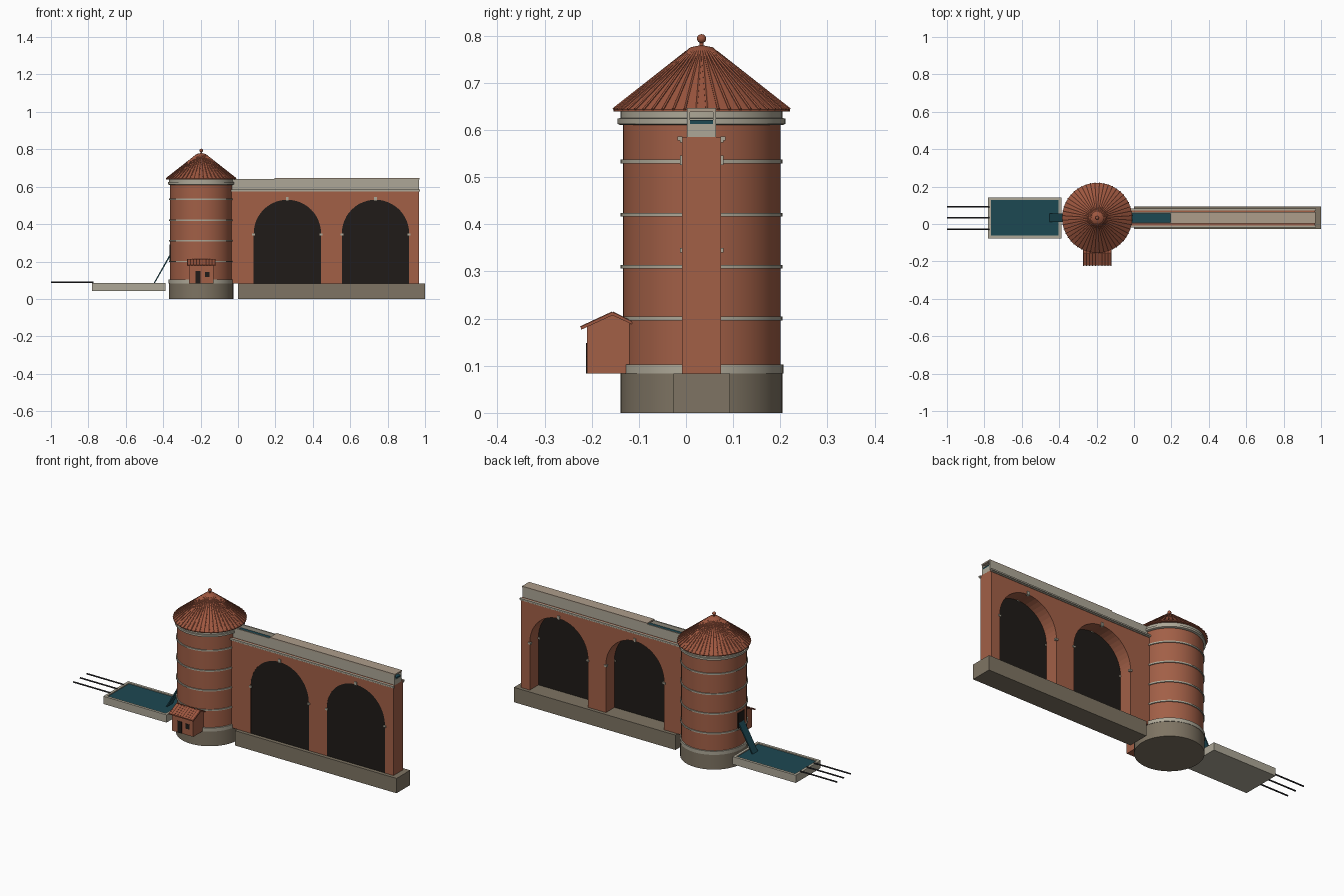
import bpy, bmesh, math
from mathutils import Vector

if "Cube" in bpy.data.objects:
    bpy.data.objects.remove(bpy.data.objects["Cube"])

TX, CY = -0.197, 0.033          # tower axis; CY is also the aqueduct centre line


def mat(name, r, g, b):
    m = bpy.data.materials.new(name)
    m.diffuse_color = (r, g, b, 1)
    m.use_nodes = True
    m.node_tree.nodes["Principled BSDF"].inputs["Base Color"].default_value = m.diffuse_color
    return m


BRICK = mat("brick", 0.36, 0.115, 0.062)
TILE = mat("roof_tile", 0.34, 0.095, 0.05)
STONE = mat("pale_stone", 0.42, 0.39, 0.31)
PLINTH = mat("plinth_stone", 0.21, 0.175, 0.125)
LID = mat("lid_stone", 0.42, 0.34, 0.26)
WATER = mat("water", 0.012, 0.065, 0.085)
DARK = mat("dark_opening", 0.014, 0.011, 0.009)
IRON = mat("iron", 0.03, 0.03, 0.035)


def finish(name, bm, material, smooth=False):
    bmesh.ops.recalc_face_normals(bm, faces=bm.faces[:])
    me = bpy.data.meshes.new(name)
    bm.to_mesh(me)
    bm.free()
    ob = bpy.data.objects.new(name, me)
    bpy.context.collection.objects.link(ob)
    me.materials.append(material)
    if smooth:
        bpy.ops.object.select_all(action='DESELECT')
        ob.select_set(True)
        bpy.context.view_layer.objects.active = ob
        bpy.ops.object.shade_smooth_by_angle(angle=math.radians(30))
    return ob


def boxes(name, material, *spans):
    """Boxes given as (x0, x1, y0, y1, z0, z1), joined in one object."""
    bm = bmesh.new()
    for x0, x1, y0, y1, z0, z1 in spans:
        vs = bmesh.ops.create_cube(bm, size=1)['verts']
        bmesh.ops.scale(bm, vec=(x1 - x0, y1 - y0, z1 - z0), verts=vs)
        bmesh.ops.translate(bm, vec=((x0 + x1) / 2, (y0 + y1) / 2, (z0 + z1) / 2), verts=vs)
    return finish(name, bm, material)


def prism(name, material, pts, axis, a, b):
    """Extrude a profile of (u, z) points along x or y from a to b."""
    bm = bmesh.new()
    make = (lambda u, z: (a, u, z)) if axis == 'x' else (lambda u, z: (u, a, z))
    face = bm.faces.new([bm.verts.new(make(u, z)) for u, z in pts])
    ext = bmesh.ops.extrude_face_region(bm, geom=[face])['geom']
    d = Vector((b - a, 0, 0)) if axis == 'x' else Vector((0, b - a, 0))
    bmesh.ops.translate(bm, vec=d, verts=[e for e in ext if isinstance(e, bmesh.types.BMVert)])
    return finish(name, bm, material)


def lathe(name, material, profile, n=48):
    """Spin an (r, z) profile around the tower axis, capping both ends."""
    bm = bmesh.new()
    rings = [[bm.verts.new((TX + r * math.cos(math.tau * i / n),
                            CY + r * math.sin(math.tau * i / n), z)) for i in range(n)]
             for r, z in profile]
    for lo, hi in zip(rings, rings[1:]):
        for i in range(n):
            j = (i + 1) % n
            bm.faces.new((lo[i], lo[j], hi[j], hi[i]))
    bm.faces.new(rings[0])
    bm.faces.new(rings[-1])
    return finish(name, bm, material, True)


def rods(name, material, pairs, r, n=6):
    bm = bmesh.new()
    for a, b in pairs:
        a, b = Vector(a), Vector(b)
        vs = bmesh.ops.create_cone(bm, cap_ends=True, segments=n, radius1=r, radius2=r,
                                   depth=(b - a).length)['verts']
        bmesh.ops.rotate(bm, verts=vs, matrix=(b - a).to_track_quat('Z', 'Y').to_matrix())
        bmesh.ops.translate(bm, verts=vs, vec=(a + b) / 2)
    return finish(name, bm, material, True)


# Round tower
lathe("tower_plinth", PLINTH, [(0.172, 0), (0.172, 0.083)])
lathe("tower_base_ring", STONE, [(0.174, 0.083), (0.174, 0.103)])
lathe("tower_shaft", BRICK, [(0.167, 0.10), (0.167, 0.615)])
for k, z in enumerate((0.2, 0.31, 0.42, 0.533)):
    lathe(f"tower_band_{k + 1}", STONE, [(0.172, z - 0.004), (0.172, z + 0.004)])
lathe("tower_cornice", STONE, [(0.172, 0.61), (0.178, 0.613), (0.178, 0.624), (0.172, 0.625), (0.172, 0.642)])

# Conical tiled roof with radial ribs and a ball finial
lathe("tower_roof", TILE, [(0.187, 0.639), (0.187, 0.643), (0.024, 0.771)])
ribs = []
for i in range(48):
    c, s = math.cos(math.tau * (i + .5) / 48), math.sin(math.tau * (i + .5) / 48)
    ribs.append(((TX + 0.187 * c, CY + 0.187 * s, 0.643), (TX + 0.03 * c, CY + 0.03 * s, 0.766)))
rods("roof_ribs", TILE, ribs, 0.0035)
lathe("roof_cap", TILE, [(0.045, 0.757), (0.024, 0.775), (0.005, 0.779)], 24)
lathe("finial", TILE, [(0.004, 0.775), (0.004, 0.785)] +
      [(0.0095 * math.sin(t) + 0.0003, 0.7935 - 0.0095 * math.cos(t))
       for t in [math.pi * k / 8 for k in range(1, 9)]], 16)

# Aqueduct wall with two arches
boxes("aqueduct_plinth", PLINTH, (0, 1, CY - 0.06, CY + 0.06, 0, 0.083))
Y0, Y1, FLOOR, SPRING, R = CY - 0.041, CY + 0.041, 0.083, 0.35, 0.18
CENTRES = (0.264, 0.735)


def arch(cx):
    return ([(cx - R, FLOOR)] +
            [(cx - R * math.cos(math.pi * k / 24), SPRING + R * math.sin(math.pi * k / 24)) for k in range(25)] +
            [(cx + R, FLOOR)])


prism("aqueduct_wall", BRICK,
      [(-0.05, FLOOR)] + arch(CENTRES[0]) + arch(CENTRES[1]) + [(0.968, FLOOR), (0.968, 0.585), (-0.05, 0.585)],
      'y', Y0, Y1)
for k, cx in enumerate(CENTRES):
    prism(f"arch_backing_{k + 1}", DARK, arch(cx), 'y', Y0 + 0.001, Y0 + 0.006)
    trim = []
    for ya, yb in ((Y0 - 0.005, Y0 + 0.008), (Y1 - 0.008, Y1 + 0.005)):
        trim.append((cx - 0.007, cx + 0.007, ya, yb, 0.526, 0.546))
        for s in (-1, 1):
            trim.append((cx + s * R - 0.008, cx + s * R + 0.008, ya, yb, 0.34, 0.35))
    boxes(f"arch_trim_{k + 1}", STONE, *trim)

# Cornice strips and the covered water channel
boxes("aqueduct_cornice", STONE,
      *[(-0.04, 0.973, *sorted((CY + s * 0.04, CY + s * w)), a, b)
        for s in (-1, 1) for w, a, b in ((0.046, 0.573, 0.579), (0.051, 0.578, 0.586))])
boxes("channel", STONE, (-0.05, 0.968, CY - 0.031, CY + 0.031, 0.584, 0.613),
      *[(-0.05, 0.968, *sorted((CY + s * 0.024, CY + s * 0.031)), 0.612, 0.64) for s in (-1, 1)])
boxes("channel_lid", LID, (0.195, 0.97, CY - 0.031, CY + 0.031, 0.638, 0.646))
boxes("channel_water", WATER, (-0.05, 0.967, CY - 0.0245, CY + 0.0245, 0.612, 0.621))

# Gabled entrance shed
SX0, SX1, SF = -0.262, -0.13, -0.21
prism("shed_walls", BRICK, [(SF, 0.083), (-0.115, 0.083), (-0.115, 0.19), (-0.156, 0.207), (SF, 0.183)],
      'x', SX0, SX1)
prism("shed_roof", TILE, [(-0.223, 0.176), (-0.156, 0.207), (-0.113, 0.187),
                          (-0.113, 0.192), (-0.156, 0.213), (-0.223, 0.182)], 'x', -0.273, -0.12)
tiles = []
for i in range(10):
    x = -0.27 + 0.0163 * i
    tiles += [((x, -0.223, 0.181), (x, -0.156, 0.212)), ((x, -0.156, 0.212), (x, -0.113, 0.191))]
rods("shed_roof_ribs", TILE, tiles, 0.003)
boxes("shed_door_and_window", DARK, (-0.226, -0.2, SF - 0.002, SF + 0.003, 0.083, 0.148),
      (-0.176, -0.153, SF - 0.002, SF + 0.003, 0.118, 0.145))

# Outlet and spillway from the tower
boxes("outlet_opening", DARK, (-0.367, -0.355, CY - 0.028, CY + 0.028, 0.2, 0.29))
prism("spillway_water", WATER, [(-0.445, 0.083), (-0.358, 0.235), (-0.358, 0.25), (-0.452, 0.083)],
      'y', CY - 0.023, CY + 0.023)

# Collecting basin and delivery pipes
BX0, BX1, BW, T = -0.78, -0.388, 0.11, 0.015
boxes("basin", STONE, (BX0, BX1, CY - BW, CY + BW, 0.043, 0.055),
      (BX0, BX0 + T, CY - BW, CY + BW, 0.05, 0.086), (BX1 - T, BX1, CY - BW, CY + BW, 0.05, 0.086),
      (BX0 + T, BX1 - T, CY - BW, CY - BW + T, 0.05, 0.086), (BX0 + T, BX1 - T, CY + BW - T, CY + BW, 0.05, 0.086))
boxes("basin_water", WATER, (BX0 + T, BX1 - T, CY - BW + T, CY + BW - T, 0.054, 0.081))
rods("delivery_pipes", IRON, [((-1, CY + d, 0.088), (-0.772, CY + d, 0.088)) for d in (-0.06, 0, 0.06)], 0.004, 10)
